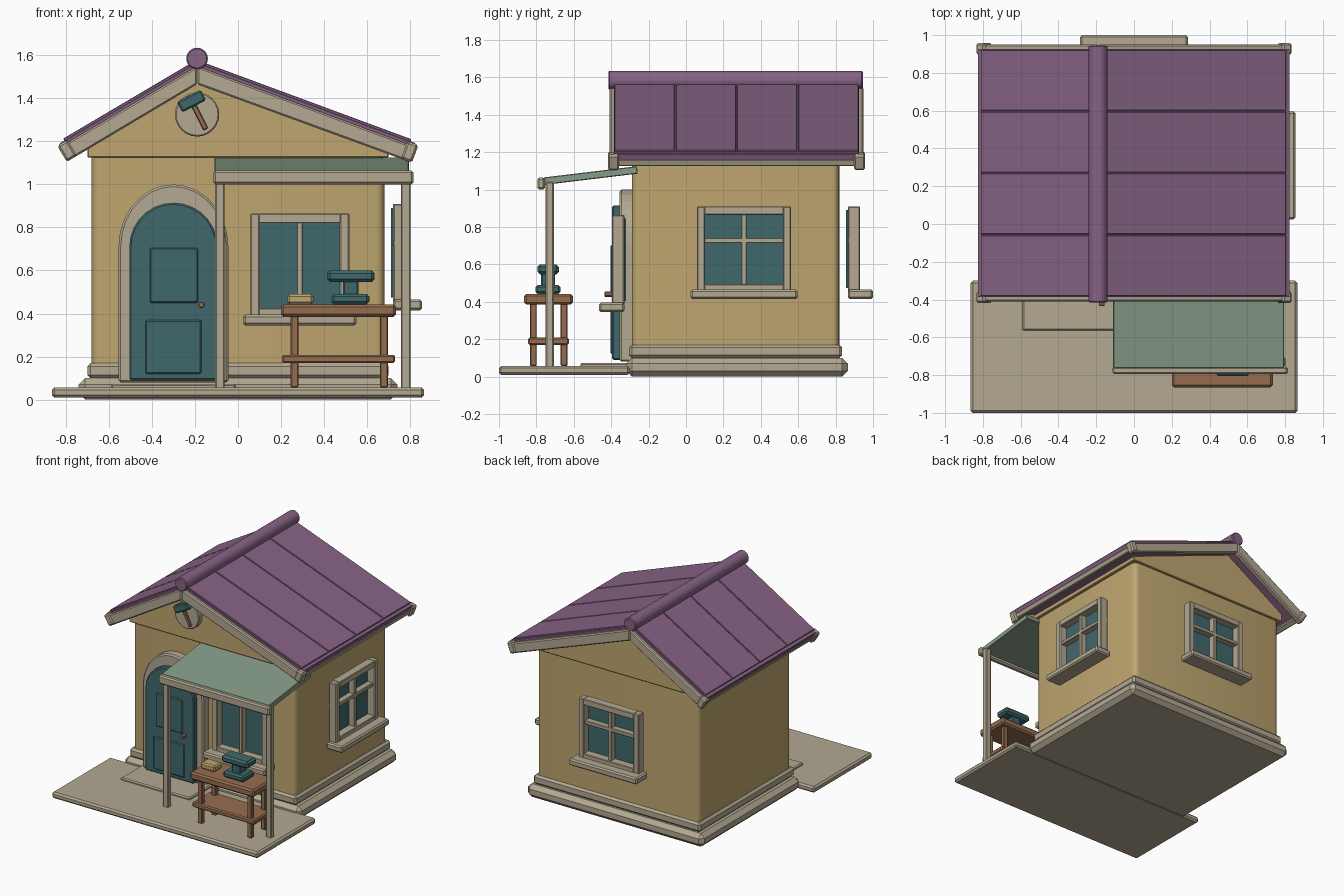
import bpy, bmesh
from math import pi, sin, cos, atan2, hypot
from mathutils import Matrix, Vector

cube = bpy.data.objects.get("Cube")
if cube:
    bpy.data.objects.remove(cube, do_unlink=True)


def material(name, hexa):
    srgb = [int(hexa[i:i + 2], 16) / 255 for i in (0, 2, 4)]
    col = [((c + 0.055) / 1.055) ** 2.4 for c in srgb] + [1]
    m = bpy.data.materials.new(name)
    m.use_nodes = True
    m.diffuse_color = col
    m.node_tree.nodes["Principled BSDF"].inputs["Base Color"].default_value = col
    return m


PLASTER = material("ochre plaster", "BFA670")
STONE = material("pale stone", "B3A992")
TEAL = material("dark teal", "40686B")
GREEN = material("sage green", "869C88")
WOOD = material("brown wood", "966D4F")
PURPLE = material("purple roof", "886386")


def finish(name, bm, mat, bevel=0.0, segments=1, matrix=None):
    bmesh.ops.recalc_face_normals(bm, faces=bm.faces)
    me = bpy.data.meshes.new(name)
    bm.to_mesh(me)
    bm.free()
    ob = bpy.data.objects.new(name, me)
    bpy.context.collection.objects.link(ob)
    me.materials.append(mat)
    if matrix:
        ob.matrix_world = matrix
    if bevel:
        mod = ob.modifiers.new("Bevel", "BEVEL")
        mod.width, mod.segments, mod.limit_method = bevel, segments, 'ANGLE'
    return ob


def smooth(ob):
    bpy.ops.object.select_all(action='DESELECT')
    ob.select_set(True)
    bpy.context.view_layer.objects.active = ob
    bpy.ops.object.shade_smooth_by_angle()


def box(name, mat, x, y, z, bevel=0.008, matrix=None):
    """Box from (min, max) ranges."""
    bm = bmesh.new()
    bmesh.ops.create_cube(bm, size=1)
    for v in bm.verts:
        v.co = [(r[0] + r[1]) / 2 + c * (r[1] - r[0]) for c, r in zip(v.co, (x, y, z))]
    return finish(name, bm, mat, bevel, 1, matrix)


def prism(name, mat, outline, y0, y1, bevel=0.0):
    """Extrude an (x, z) outline along y."""
    bm = bmesh.new()
    face = bm.faces.new([bm.verts.new((x, y0, z)) for x, z in outline])
    out = bmesh.ops.extrude_face_region(bm, geom=[face])
    for v in out["geom"]:
        if isinstance(v, bmesh.types.BMVert):
            v.co.y = y1
    return finish(name, bm, mat, bevel)


def cylinder(name, mat, x, z, radius, y0, y1, bevel=0.006, sides=24):
    ring = [(x + radius * cos(2 * pi * i / sides), z + radius * sin(2 * pi * i / sides))
            for i in range(sides)]
    ob = prism(name, mat, ring, y0, y1)
    if bevel:
        mod = ob.modifiers.new("Bevel", "BEVEL")
        mod.width, mod.limit_method, mod.angle_limit = bevel, 'ANGLE', 1
    smooth(ob)
    return ob


# Ground slabs and walls
box("patio", STONE, (-0.865, 0.865), (-1, -0.3), (0.01, 0.057), 0.012)
box("foundation", STONE, (-0.74, 0.74), (-0.32, 0.865), (0, 0.1), 0.03)
box("doorstep", STONE, (-0.59, -0.01), (-0.565, -0.3), (0.04, 0.073))
box("plinth", STONE, (-0.7, 0.7), (-0.305, 0.835), (0.1, 0.17), 0.015)
bm = bmesh.new()
bmesh.ops.create_cube(bm, size=1)
bmesh.ops.transform(bm, matrix=Matrix.LocRotScale(Vector((0, 0.265, 0.64)), None,
                    Vector((1.36, 1.11, 1.0))), verts=bm.verts)
corners = [e for e in bm.edges if abs(e.verts[0].co.z - e.verts[1].co.z) > 0.5]
bmesh.ops.bevel(bm, geom=corners, offset=0.04, segments=4, profile=0.5, affect='EDGES')
smooth(finish("walls", bm, PLASTER))
prism("gable", PLASTER, [(-0.7, 1.125), (0.7, 1.125), (0.7, 1.16), (-0.19, 1.5), (-0.7, 1.19)],
      -0.305, 0.835, 0.005)

# Roof: each slope is built in a frame running down from the ridge
RIDGE = Vector((-0.19, 0, 1.55))
for side, eave in (("right", Vector((-0.825, 0, 1.175))), ("left", Vector((0.825, 0, 1.175)))):
    d = eave - RIDGE
    length = d.length
    frame = Matrix.Translation(RIDGE) @ Matrix.Rotation(-atan2(d.z, d.x), 4, 'Y')
    up = 1 if d.x > 0 else -1       # local z points inwards on the mirrored slope

    def span(a, b):
        return tuple(sorted((a * up, b * up)))
    box(side + "_roof_slab", PURPLE, (0, length - 0.005), (-0.385, 0.925), span(-0.02, 0.016),
        0.004, frame)
    for i in range(4):
        y = -0.385 + i * 0.3275
        box(side + "_roof_panel", PURPLE, (0, length - 0.03), (y + 0.003, y + 0.3245),
            span(0.01, 0.026), 0.003, frame)
    box(side + "_eave_board", STONE, (length - 0.04, length), (-0.4, 0.94), span(-0.055, -0.015),
        0.006, frame)
    for y in (-0.41, 0.905):
        k = d.z / d.x
        prism(side + "_bargeboard", STONE,
              [(RIDGE.x, RIDGE.z), (eave.x + 0.01 * up, eave.z - 0.005),
               (eave.x - 0.03 * up, eave.z - 0.07), (RIDGE.x, RIDGE.z - 0.085)],
              y, y + 0.045, 0.008)
        box(side + "_eave_end", STONE, (length - 0.045, length + 0.01), (y - 0.008, y + 0.053),
            span(-0.075, 0.012), 0.01, frame)
cylinder("ridge_roll", PURPLE, -0.19, 1.585, 0.05, -0.415, 0.945)


# Windows: modelled facing -y around the wall plane, then turned into place
def window(name, width, matrix, z0, z1, crossbar):
    w = width / 2
    box(name + "_glass", TEAL, (-w + 0.02, w - 0.02), (-0.045, -0.03), (z0 + 0.02, z1 - 0.02), 0,
        matrix)
    depth = (-0.105, -0.04)
    for s in (-1, 1):
        box(name + "_jamb", STONE, tuple(sorted((s * w, s * (w - 0.045)))), depth, (z0, z1), 0.006,
            matrix)
    for a, b in ((z0, z0 + 0.04), (z1 - 0.045, z1)):
        box(name + "_rail", STONE, (-w + 0.04, w - 0.04), depth, (a, b), 0.004, matrix)
    box(name + "_mullion", STONE, (-0.014, 0.014), (-0.09, -0.04), (z0, z1), 0.004, matrix)
    if crossbar:
        mid = z0 + 0.6 * (z1 - z0)
        box(name + "_crossbar", STONE, (-w, w), (-0.09, -0.04), (mid - 0.014, mid + 0.014), 0.004,
            matrix)
    box(name + "_sill", STONE, (-w - 0.033, w + 0.033), (-0.175, -0.04), (z0 - 0.04, z0 + 0.01),
        0.01, matrix)


window("front_window", 0.46, Matrix.Translation((0.287, -0.29, 0)), 0.385, 0.865, False)
window("side_window", 0.505, Matrix.Translation((0.68, 0.31, 0)) @ Matrix.Rotation(pi / 2, 4, 'Z'),
       0.455, 0.91, True)
window("back_window", 0.505, Matrix.Translation((0, 0.825, 0)) @ Matrix.Rotation(pi, 4, 'Z'),
       0.455, 0.91, True)


# Arched door and surround
def arch(half, spring, rise, base, steps=14):
    pts = [(-0.3 + half * cos(pi * i / steps), spring + rise * sin(pi * i / steps))
           for i in range(steps + 1)]
    return pts + [(-0.3 - half, base), (-0.3 + half, base)]


prism("door_surround", STONE, arch(0.255, 0.71, 0.29, 0.08), -0.355, -0.28, 0.01)
prism("door", TEAL, arch(0.205, 0.71, 0.205, 0.09), -0.395, -0.34, 0.008)
box("upper_door_panel", TEAL, (-0.41, -0.185), (-0.403, -0.39), (0.45, 0.705), 0.006)
box("lower_door_panel", TEAL, (-0.43, -0.17), (-0.403, -0.39), (0.12, 0.37), 0.006)
cylinder("door_knob", WOOD, -0.17, 0.44, 0.015, -0.435, -0.39, 0.004, 12)

# Round sign with a hammer
cylinder("sign_disc", STONE, -0.19, 1.325, 0.103, -0.345, -0.3)
tilt = Matrix.Translation((-0.215, 0, 1.385)) @ Matrix.Rotation(-0.47, 4, 'Y')
box("hammer_handle", WOOD, (-0.012, 0.012), (-0.365, -0.345), (-0.145, 0), 0.004, tilt)
box("hammer_head", TEAL, (-0.062, 0.062), (-0.385, -0.335), (-0.025, 0.03), 0.008, tilt)

# Awning with beam and posts
run, rise = 0.5, 0.06
slope = Matrix.Translation((0, -0.76, 1.045)) @ Matrix.Rotation(atan2(rise, run), 4, 'X')
box("awning", GREEN, (-0.11, 0.795), (0, hypot(run, rise)), (-0.02, 0.02), 0.004, slope)
box("awning_beam", STONE, (-0.115, 0.815), (-0.795, -0.755), (1.0, 1.065), 0.01)
for x in (-0.107, 0.757):
    box("awning_post", STONE, (x, x + 0.045), (-0.75, -0.707), (0.05, 1.04), 0.006)

# Workbench
box("bench_top", WOOD, (0.2, 0.735), (-0.865, -0.605), (0.385, 0.443), 0.012)
box("bench_shelf", WOOD, (0.205, 0.73), (-0.845, -0.625), (0.17, 0.208))
for x in (0.245, 0.66):
    for y in (-0.835, -0.67):
        box("bench_leg", WOOD, (x, x + 0.037), (y, y + 0.037), (0.057, 0.4), 0.005)

# Anvil and brick on the bench
box("anvil_base", TEAL, (0.435, 0.61), (-0.805, -0.67), (0.443, 0.49), 0.012)
box("anvil_waist", TEAL, (0.487, 0.56), (-0.775, -0.7), (0.48, 0.555), 0.008)
box("anvil_top", TEAL, (0.413, 0.635), (-0.795, -0.68), (0.547, 0.6), 0.014)
box("brick", PLASTER, (0.23, 0.35), (-0.78, -0.69), (0.443, 0.49), 0.01)
